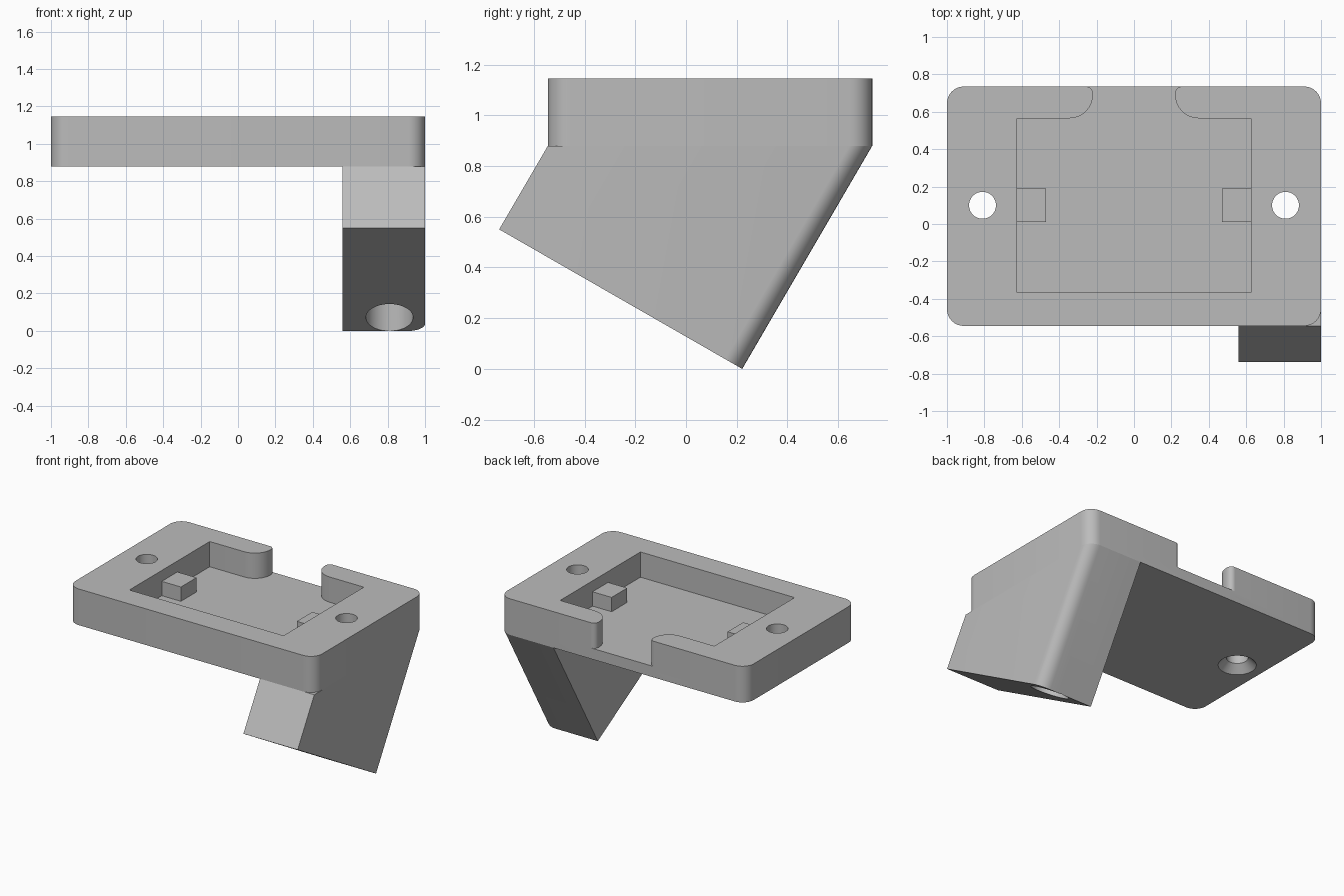
import bpy, bmesh
from math import sin, cos, pi, radians

if "Cube" in bpy.data.objects:
    bpy.data.objects.remove(bpy.data.objects["Cube"])

grey = bpy.data.materials.new("plain grey")
grey.use_nodes = True
GREY = (0.5, 0.5, 0.5, 1)
grey.diffuse_color = GREY
grey.node_tree.nodes["Principled BSDF"].inputs["Base Color"].default_value = GREY

BACK, FRONT = 0.735, -0.545
BOTTOM, FLOOR, TOP = 0.88, 0.96, 1.145
RADIUS = 0.09
HOLE_X, HOLE_Y = 0.81, 0.10


def arc(cx, cy, r, start, end, n=8):
    """Points on a circular arc, angles in degrees."""
    angles = [radians(start + (end - start) * i / n) for i in range(n + 1)]
    return [(cx + r * cos(a), cy + r * sin(a)) for a in angles]


def loft(name, lower, upper):
    """Solid between two matching loops of 3D points."""
    bm = bmesh.new()
    a = [bm.verts.new(p) for p in lower]
    b = [bm.verts.new(p) for p in upper]
    bm.faces.new(a)
    bm.faces.new(b)
    n = len(a)
    for i in range(n):
        j = (i + 1) % n
        bm.faces.new((a[i], a[j], b[j], b[i]))
    bmesh.ops.recalc_face_normals(bm, faces=bm.faces)
    mesh = bpy.data.meshes.new(name)
    bm.to_mesh(mesh)
    bm.free()
    mesh.materials.append(grey)
    obj = bpy.data.objects.new(name, mesh)
    bpy.context.collection.objects.link(obj)
    return obj


def prism(name, outline, z0, z1):
    return loft(name, [(x, y, z0) for x, y in outline], [(x, y, z1) for x, y in outline])


def frustum(name, x, y, r0, r1, z0, z1):
    ring = [(cos(2 * pi * i / 40), sin(2 * pi * i / 40)) for i in range(40)]
    return loft(name, [(x + r0 * c, y + r0 * s, z0) for c, s in ring],
                [(x + r1 * c, y + r1 * s, z1) for c, s in ring])


def cut(target, cutter):
    """Subtract the cutter, bake the result and remove the cutter."""
    mod = target.modifiers.new("cut", 'BOOLEAN')
    mod.operation, mod.solver, mod.object = 'DIFFERENCE', 'EXACT', cutter
    bpy.context.view_layer.update()
    graph = bpy.context.evaluated_depsgraph_get()
    mesh = bpy.data.meshes.new_from_object(target.evaluated_get(graph))
    target.modifiers.clear()
    target.data = mesh
    bpy.data.objects.remove(cutter)


# Rounded tray plate
outline = (arc(1 - RADIUS, BACK - RADIUS, RADIUS, 0, 90)
           + arc(RADIUS - 1, BACK - RADIUS, RADIUS, 90, 180)
           + arc(RADIUS - 1, FRONT + RADIUS, RADIUS, 180, 270)
           + arc(1 - RADIUS, FRONT + RADIUS, RADIUS, 270, 360))
plate = prism("tray_plate", outline, BOTTOM, TOP)

# Pocket, open at the back between two rounded lips
lip = [(0.625, 0.565)] + arc(0.345, 0.69, 0.125, 270, 180) + arc(0.255, 0.70, 0.035, 180, 91, 5)
lip.append((lip[-1][0], 0.8))
side = [(0.625, -0.365)] + lip
pocket = side + [(-x, y) for x, y in reversed(side)]
cut(plate, prism("pocket_cutter", pocket, FLOOR, TOP + 0.1))

# Countersunk screw holes
for s in (-1, 1):
    cut(plate, frustum("hole_cutter", s * HOLE_X, HOLE_Y, 0.072, 0.072, BOTTOM - 0.1, TOP + 0.1))
    cut(plate, frustum("sink_cutter", s * HOLE_X, HOLE_Y, 0.145, 0.072, BOTTOM - 0.018, BOTTOM + 0.055))

# Slanted arm: rounded section swept down and forward to a sloped end
LEAN, SLOPE, TIP_Y = 0.583, 0.574, 0.2215
section = [(0.56, FRONT), (1, FRONT)] + arc(1 - RADIUS, BACK - RADIUS, RADIUS, 0, 90) + [(0.56, BACK)]
end = []
for x, y in section:
    drop = (BOTTOM + SLOPE * (y - TIP_Y)) / (1 + SLOPE * LEAN)
    end.append((x, y - LEAN * drop, BOTTOM - drop))
arm = loft("slanted_arm", end, [(x, y, BOTTOM) for x, y in section])
cut(arm, frustum("shaft_cutter", HOLE_X, HOLE_Y - 0.003, 0.126, 0.126, -0.3, BOTTOM + 0.1))

# Small blocks inside the pocket
parts = [plate, arm]
for name, x0, x1 in (("right_block", -0.63, -0.47), ("left_block", 0.47, 0.63)):
    parts.append(prism(name, [(x0, 0.01), (x1, 0.01), (x1, 0.19), (x0, 0.19)], FLOOR - 0.01, 1.065))

# Smooth the curves, keep edges sharp
bpy.ops.object.select_all(action='DESELECT')
for obj in parts:
    obj.select_set(True)
bpy.context.view_layer.objects.active = plate
bpy.ops.object.shade_smooth_by_angle(angle=radians(30))
